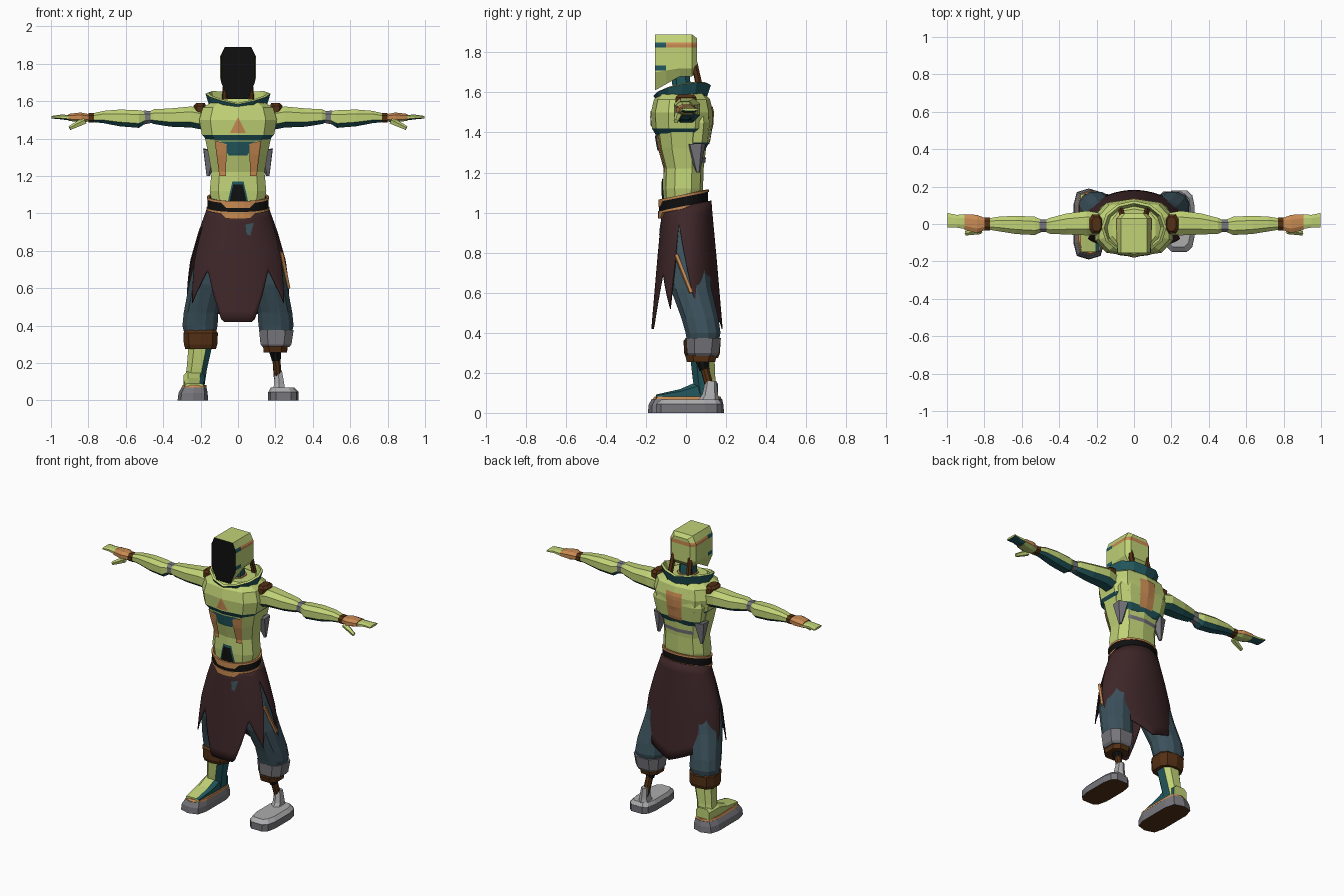
import bpy, bmesh, math
from mathutils import Vector, Matrix
from mathutils.bvhtree import BVHTree

cube = bpy.data.objects.get("Cube")
if cube:
    bpy.data.objects.remove(cube)


def material(name, r, g, b):
    def lin(c):
        c /= 255
        return c / 12.92 if c < 0.04 else ((c + 0.055) / 1.055) ** 2.4
    m = bpy.data.materials.new(name)
    m.use_nodes = True
    col = (lin(r), lin(g), lin(b), 1)
    m.diffuse_color = col
    m.node_tree.nodes["Principled BSDF"].inputs["Base Color"].default_value = col
    return m


LIME = material("lime armour", 192, 210, 118)
TEAL = material("dark teal", 34, 88, 94)
ORANGE = material("copper orange", 200, 138, 82)
CLOTH = material("maroon cloth", 62, 38, 40)
BROWN = material("brown leather", 84, 48, 20)
SLATE = material("slate trousers", 60, 82, 92)
GREY = material("grey metal", 118, 118, 124)
PALE = material("pale metal", 172, 172, 174)
BLACK = material("black", 16, 16, 17)


def finish(name, bm, mats, rule=None):
    """Turn a bmesh into an object; rule(centre, normal) picks the material."""
    bmesh.ops.recalc_face_normals(bm, faces=bm.faces[:])
    bm.normal_update()
    if rule:
        for f in bm.faces:
            f.material_index = int(rule(f.calc_center_median(), f.normal))
    me = bpy.data.meshes.new(name)
    bm.to_mesh(me)
    bm.free()
    for m in mats:
        me.materials.append(m)
    ob = bpy.data.objects.new(name, me)
    bpy.context.collection.objects.link(ob)
    return ob


def loft(name, rings, mats, rule=None, axis="z", n=10, p=0.75, sx=1):
    """Skin rings (t, a, b, ra, rb) along an axis; small p makes them boxy."""
    bm = bmesh.new()
    loops = []
    for t, a, b, ra, rb in rings:
        loop = []
        for k in range(n):
            ang = math.tau * (k + 0.5) / n
            c, s = math.cos(ang), math.sin(ang)
            u = a + ra * math.copysign(abs(c) ** p, c)
            v = b + rb * math.copysign(abs(s) ** p, s)
            x, y, z = {"z": (u, v, t), "x": (t, u, v), "y": (u, t, v)}[axis]
            loop.append(bm.verts.new((x * sx, y, z)))
        loops.append(loop)
    for lo, hi in zip(loops, loops[1:]):
        for k in range(n):
            j = (k + 1) % n
            bm.faces.new((lo[k], lo[j], hi[j], hi[k]))
    bm.faces.new(loops[0])
    bm.faces.new(loops[-1])
    return finish(name, bm, mats, rule)


def sheet(name, fn, nu, nv, mats, thick):
    """Sheet closed around z; fn(angle from the front, v) gives a point."""
    bm = bmesh.new()
    rows = [[bm.verts.new(fn(math.tau * i / nu, j / nv)) for i in range(nu)]
            for j in range(nv + 1)]
    for lo, hi in zip(rows, rows[1:]):
        for i in range(nu):
            k = (i + 1) % nu
            bm.faces.new((lo[i], lo[k], hi[k], hi[i]))
    ob = finish(name, bm, mats)
    mod = ob.modifiers.new("thickness", "SOLIDIFY")
    mod.thickness = thick
    mod.material_offset = len(mats) - 1
    return ob


def rod(name, a, b, ra, rb, mat, n=8, sx=1):
    a, b = (Vector((v[0] * sx, v[1], v[2])) for v in (a, b))
    d = b - a
    place = Matrix.Translation((a + b) / 2) @ d.to_track_quat("Z", "Y").to_matrix().to_4x4()
    bm = bmesh.new()
    bmesh.ops.create_cone(bm, cap_ends=True, segments=n, radius1=ra, radius2=rb,
                          depth=d.length, matrix=place)
    return finish(name, bm, [mat])


def decal(name, targets, quad, mat, side=-1, n=8, lift=0.005):
    """Thin plate: quad of (x, z) corners projected on the front or back."""
    trees = [BVHTree.FromPolygons([v.co for v in o.data.vertices],
                                  [q.vertices for q in o.data.polygons]) for o in targets]
    a, b, c, d = (Vector(q) for q in quad)
    bm = bmesh.new()
    grid = []
    for j in range(n + 1):
        row = []
        for i in range(n + 1):
            x, z = a.lerp(b, i / n).lerp(d.lerp(c, i / n), j / n)
            hits = [t.ray_cast(Vector((x, side, z)), Vector((0, -side, 0)))[0] for t in trees]
            ys = [h.y * side for h in hits if h]
            row.append(bm.verts.new((x, side * (max(ys, default=0.1) + lift), z)))
        grid.append(row)
    for r, s in zip(grid, grid[1:]):
        for i in range(n):
            bm.faces.new((r[i], r[i + 1], s[i + 1], s[i]))
    return finish(name, bm, [mat])


def interp(pts, t):
    for (a, x), (b, y) in zip(pts, pts[1:]):
        if t <= b:
            return x + (y - x) * max(0, t - a) / (b - a)
    return pts[-1][1]


under = lambda c, n: n.z < -0.35

# Head: boxy helmet with a black face and cut colour bands
head = bmesh.new()
outline = [(0.07, 1.89), (0.09, 1.84), (0.09, 1.7), (0.052, 1.61)]
back = [(0.05, 1.87), (0.07, 1.84), (0.07, 1.74), (0.05, 1.71)]
middle = [(0.07, 1.89), (0.095, 1.84), (0.095, 1.72), (0.07, 1.68)]
loops = []
for y, half in ((-0.155, outline), (-0.03, middle), (0.03, middle), (0.055, back)):
    pts = half + [(-x, z) for x, z in reversed(half)]
    loops.append([head.verts.new((x, y, z)) for x, z in pts])
for lo, hi in zip(loops, loops[1:]):
    for k in range(8):
        j = (k + 1) % 8
        head.faces.new((lo[k], lo[j], hi[j], hi[k]))
head.faces.new(loops[0])
head.faces.new(loops[-1])
for co, no in [((0, 0, z), (0, 0, 1)) for z in (1.71, 1.735, 1.825, 1.85)] + [((0, -0.1, 0), (0, 1, 0))]:
    bmesh.ops.bisect_plane(head, geom=head.verts[:] + head.edges[:] + head.faces[:],
                           plane_co=co, plane_no=no)


def head_rule(c, n):
    if n.y < -0.8:
        return 3
    if 1.825 < c.z < 1.85:
        return 1 if c.y < -0.1 else 2
    return 1 if 1.71 < c.z < 1.735 and c.y < -0.1 else 0


finish("head", head, [LIME, TEAL, ORANGE, BLACK], head_rule)
loft("neck", [(1.5, 0, 0, .07, .06), (1.6, 0, -.02, .055, .05), (1.74, 0, -.03, .05, .045)], [TEAL], n=8)
loft("neck_ring", [(1.59, 0, -.02, .065, .06), (1.615, 0, -.02, .065, .06)], [ORANGE], n=8)

# Torso
abdomen = loft("abdomen", [(1.03, 0, -.015, .14, .095), (1.12, 0, -.015, .157, .1),
               (1.22, 0, -.012, .147, .1), (1.32, 0, -.02, .165, .12), (1.41, 0, -.02, .185, .135)], [LIME])
chest = loft("chest", [(1.37, 0, -.02, .15, .12), (1.42, 0, -.02, .2, .15), (1.5, 0, -.02, .215, .155),
             (1.565, 0, -.02, .195, .14), (1.61, 0, -.02, .12, .1)], [LIME, TEAL], under, p=0.7)
plate = loft("back_plate", [(1.31, 0, .055, .13, .04), (1.35, 0, .055, .17, .06), (1.45, 0, .06, .19, .07),
             (1.55, 0, .05, .15, .07)], [LIME, TEAL], under)


def collar(a, v):
    rim = 1.615 + 0.03 * abs(math.sin(a)) - 0.025 * math.cos(a)
    return ((0.13 + 0.03 * v) * math.sin(a), -0.02 - (0.1 + 0.03 * v) * math.cos(a),
            1.55 + v * (rim - 1.55))


sheet("collar", collar, 12, 1, [LIME, TEAL], 0.015)
decal("chest_triangle", [chest], [(-.042, 1.43), (.042, 1.43), (0, 1.515), (0, 1.515)], ORANGE)
decal("upper_belly_panel", [abdomen], [(-.05, 1.31), (.05, 1.31), (.095, 1.385), (-.095, 1.385)], TEAL)
decal("belly_ring", [abdomen], [(-.055, 1.06), (.055, 1.06), (.03, 1.17), (-.03, 1.17)], TEAL)
decal("belly_port", [abdomen], [(-.046, 1.06), (.046, 1.06), (.025, 1.155), (-.025, 1.155)], BLACK, lift=0.008)
for s, side in ((1, "left"), (-1, "right")):
    decal(side + "_rib_panel", [abdomen], [(s * .065, 1.2), (s * .1, 1.2), (s * .125, 1.39), (s * .06, 1.37)],
          ORANGE, lift=0.009)
decal("back_panel", [chest, plate], [(-.05, 1.34), (.05, 1.34), (.06, 1.53), (-.06, 1.53)], ORANGE, side=1)
decal("back_strip", [abdomen], [(-.11, 1.25), (.11, 1.25), (.11, 1.275), (-.11, 1.275)], GREY, side=1)

# Arms and other mirrored parts
for s, side in ((1, "left_"), (-1, "right_")):
    def limb(name, rings, mats, rule=under):
        loft(side + name, rings, mats, rule if len(mats) > 1 else None, "x", 8, 0.8, s)
    limb("upper_arm", [(.17, 0, 1.5, .06, .06), (.25, .005, 1.515, .07, .06), (.36, 0, 1.512, .06, .052),
                       (.45, -.01, 1.517, .045, .042), (.48, -.01, 1.515, .03, .028)], [LIME, TEAL])
    limb("elbow", [(.465, -.01, 1.515, .036, .034), (.505, -.01, 1.512, .036, .04)], [GREY])
    limb("forearm", [(.495, -.01, 1.513, .035, .035), (.53, -.01, 1.504, .052, .05), (.63, -.005, 1.51, .052, .048),
                     (.72, 0, 1.515, .042, .035), (.79, 0, 1.51, .03, .022)], [LIME, TEAL])
    limb("wrist", [(.77, 0, 1.51, .036, .027), (.8, 0, 1.51, .036, .027)], [BROWN])
    limb("palm", [(.79, 0, 1.51, .032, .02), (.84, 0, 1.513, .052, .028), (.905, .01, 1.513, .045, .02)],
         [ORANGE, LIME], lambda c, n: n.z < -0.2)
    limb("fingers", [(.9, .012, 1.512, .042, .016), (.95, .015, 1.515, .036, .013),
                     (.998, .02, 1.514, .042, .007)], [LIME, TEAL])
    rod(side + "thumb", (.82, -.035, 1.495), (.9, -.05, 1.455), .02, .012, LIME, 5, s)
    loft(side + "shoulder_pad", [(1.52, .2, 0, .035, .055), (1.575, .205, 0, .035, .055),
         (1.59, .2, 0, .025, .04)], [BROWN], n=8, sx=s)
    rod(side + "neck_tube", (.06, .04, 1.75), (.075, .09, 1.53), .017, .017, BROWN, 6, s)
    rod(side + "waist_spike", (.145, .05, 1.34), (.16, .06, 1.2), .05, .01, GREY, 5, s)
    loft(side + "trouser_leg", [(.98, .075, 0, .08, .1), (.8, .12, 0, .1, .11), (.62, .165, .025, .1, .105),
         (.47, .198, .07, .095, .095), (.4, .203, .085, .097, .09), (.35, .203, .085, .085, .08)],
         [SLATE], n=12, p=0.9, sx=s)
loft("pelvis", [(.82, 0, 0, .1, .09), (.92, 0, 0, .16, .11), (1.04, 0, -.01, .145, .1)], [SLATE])

# Belt with trims
def belt_ring(name, low, high, grow, mat):
    def fn(a, v):
        dip = 0.025 if math.cos(a) > 0.88 else 0
        z = low + (high - low) * v - 0.025 * math.cos(a) - dip * (1 - v)
        return ((0.158 + grow) * math.sin(a), -0.012 - (0.117 + grow) * math.cos(a), z)
    sheet(name, fn, 32, 1, [mat], 0.012)


belt_ring("belt", 1.03, 1.083, 0.006, BLACK)
belt_ring("belt_lower_trim", 1.02, 1.032, 0.01, ORANGE)
belt_ring("belt_upper_trim", 1.078, 1.09, 0.009, ORANGE)

# Ragged skirt: hem height by angle from the front
HEM = [(0, .42), (17, .42), (38, .7), (50, .6), (60, .52), (72, .95), (100, .6),
       (115, .46), (130, .52), (150, .48), (180, .42)]
FLARE = [(.42, .29), (.55, .283), (.75, .255), (.9, .212), (1.05, .158)]
DEPTH = [(.42, .178), (.75, .15), (1.05, .122)]


def skirt(a, v):
    deg = math.degrees(a)
    hem = interp(HEM, min(deg, 360 - deg))
    z = hem + (1.035 - 0.025 * math.cos(a) - hem) * v
    return (interp(FLARE, z) * math.sin(a), 0.005 - interp(DEPTH, z) * math.cos(a), z)


cloth = sheet("skirt", skirt, 120, 10, [CLOTH], 0.006)
for f in cloth.data.polygons:
    f.use_smooth = True
decal("skirt_tear", [cloth], [(.045, .89), (.065, .88), (.085, .95), (.04, .94)], SLATE)
rod("thigh_strap", (.232, -.05, .79), (.27, .025, .6), .011, .011, ORANGE, 4)

# Right leg: cuff, shin and boot
loft("right_cuff", [(.275, -.2, .08, .085, .08), (.3, -.2, .08, .093, .09), (.36, -.2, .08, .096, .092),
                    (.375, -.2, .08, .085, .08)], [BROWN])
inner = lambda c, n: n.x > 0.2 and n.y < 0.5
loft("right_shin", [(.07, -.235, .105, .058, .06), (.17, -.22, .09, .058, .06), (.3, -.2, .08, .068, .065)],
     [LIME, TEAL], inner, n=8)
loft("right_sole", [(0, -.242, 0, .083, .19), (.04, -.24, 0, .08, .187), (.07, -.235, .005, .068, .175)],
     [GREY, BROWN], lambda c, n: n.z < -0.5, p=0.5)
loft("right_boot_trim", [(.068, -.235, .005, .069, .172), (.082, -.233, .008, .065, .165)], [ORANGE], p=0.5)
loft("right_boot_top", [(-.15, -.235, .08, .05, .012), (-.03, -.235, .09, .058, .03), (.06, -.235, .1, .06, .06),
                        (.16, -.235, .1, .052, .05)], [LIME, TEAL], inner, "y", 8, 0.6)

# Left leg: metal cuff, peg and metal foot
loft("left_knee_guard", [(.285, .203, .085, .075, .075), (.3, .203, .085, .088, .085),
                         (.375, .205, .088, .098, .092)], [GREY], n=8)
loft("left_cuff", [(.255, .2, .075, .066, .075), (.29, .2, .075, .07, .085)], [BROWN], n=8)
rod("left_knee_joint", (.2, .08, .26), (.205, .09, .215), .034, .025, BLACK)
rod("left_peg", (.203, .085, .25), (.218, .14, .05), .022, .022, BROWN)
loft("left_ankle", [(.05, .22, .11, .036, .06), (.09, .22, .12, .03, .04), (.16, .215, .125, .022, .028)],
     [PALE], n=6)
loft("left_sole", [(0, .243, .015, .083, .168), (.045, .243, .015, .083, .168)], [GREY, BROWN],
     lambda c, n: n.z < -0.5, p=0.55, n=12)
loft("left_foot_top", [(.045, .243, .015, .082, .166), (.068, .238, .02, .065, .145)], [PALE], p=0.55, n=12)
